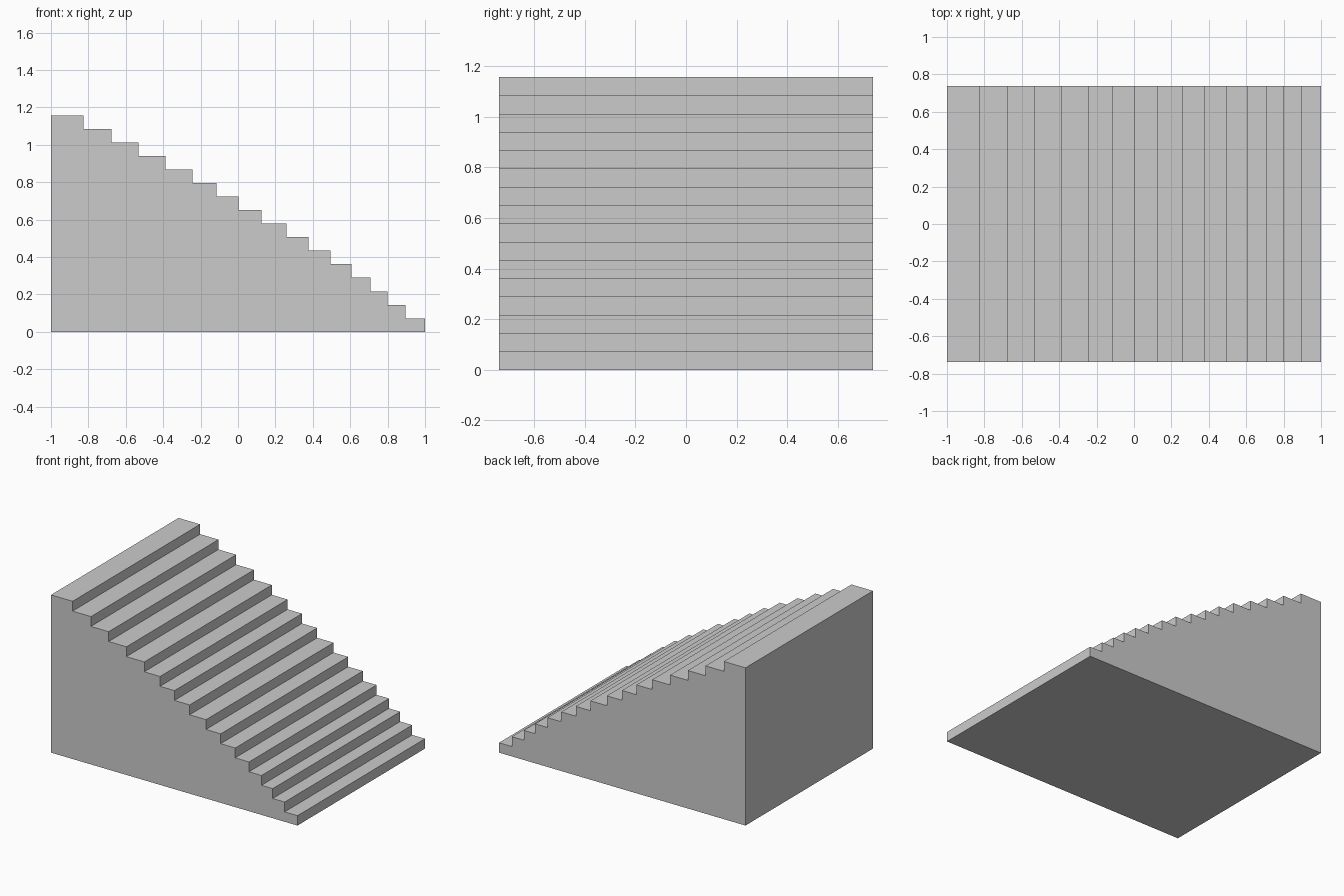
import bpy
import bmesh

if "Cube" in bpy.data.objects:
    bpy.data.objects.remove(bpy.data.objects["Cube"])

RISE = 0.0723        # height of every step
HALF_DEPTH = 0.739   # half the stair width along y
# Front edge of each tread, from the top step down
NOSINGS = [-0.825, -0.676, -0.532, -0.388, -0.243, -0.115, 0.002, 0.125,
           0.258, 0.377, 0.495, 0.607, 0.708, 0.799, 0.896, 1.0]

# Stepped side profile in x, z
count = len(NOSINGS)
profile = [(-1.0, 0.0), (-1.0, count * RISE)]
for i, x in enumerate(NOSINGS):
    profile += [(x, (count - i) * RISE), (x, (count - i - 1) * RISE)]

# Solid staircase: profile face extruded along y
bm = bmesh.new()
face = bm.faces.new([bm.verts.new((x, -HALF_DEPTH, z)) for x, z in profile])
result = bmesh.ops.extrude_face_region(bm, geom=[face], use_keep_orig=True)
moved = [v for v in result["geom"] if isinstance(v, bmesh.types.BMVert)]
bmesh.ops.translate(bm, verts=moved, vec=(0, 2 * HALF_DEPTH, 0))
bmesh.ops.recalc_face_normals(bm, faces=bm.faces)

mesh = bpy.data.meshes.new("staircase")
bm.to_mesh(mesh)
bm.free()
staircase = bpy.data.objects.new("staircase", mesh)
bpy.context.collection.objects.link(staircase)
